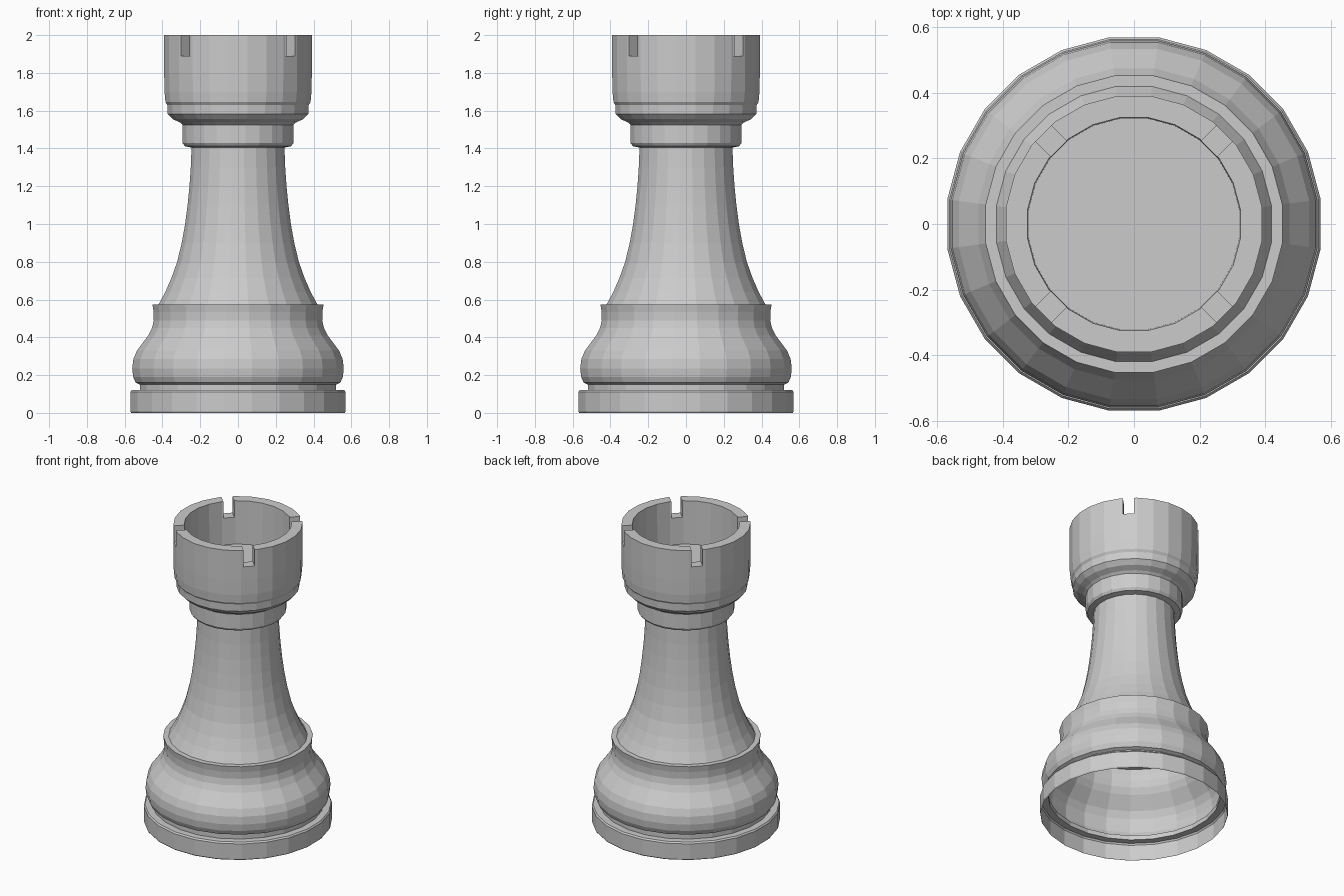
import bpy, bmesh, math
from mathutils import Matrix

SIDES = 24
TURN = math.pi / SIDES                # flats face the main axes
FLAT = math.cos(TURN)                 # profile radii are measured across the flats

if "Cube" in bpy.data.objects:
    bpy.data.objects.remove(bpy.data.objects["Cube"], do_unlink=True)

grey = bpy.data.materials.new("light_grey")
grey.use_nodes = True
colour = (0.6, 0.6, 0.6, 1)
grey.diffuse_color = colour
grey.node_tree.nodes["Principled BSDF"].inputs["Base Color"].default_value = colour


def add_object(name, bm):
    mesh = bpy.data.meshes.new(name)
    bm.to_mesh(mesh)
    bm.free()
    mesh.materials.append(grey)
    obj = bpy.data.objects.new(name, mesh)
    bpy.context.scene.collection.objects.link(obj)
    return obj


def lathe(name, profile, cap_start=False, cap_end=False):
    """Spin (radius, height) points, listed from the outside bottom upward."""
    bm = bmesh.new()
    rings = []
    for r, z in profile:
        rings.append([bm.verts.new((r / FLAT * math.cos(TURN * (2 * i + 1)),
                                    r / FLAT * math.sin(TURN * (2 * i + 1)), z))
                      for i in range(SIDES)])
    for low, high in zip(rings, rings[1:]):
        for i in range(SIDES):
            j = (i + 1) % SIDES
            bm.faces.new((low[i], low[j], high[j], high[i]))
    if cap_start:
        bm.faces.new(rings[0][::-1])
    if cap_end:
        bm.faces.new(rings[-1])
    return add_object(name, bm)


# Open-bottomed foot ring
lathe("foot_ring", [(0.565, 0), (0.57, 0.008), (0.57, 0.11), (0.563, 0.12), (0.52, 0.12)])

# Rounded base with its upper shoulder
lathe("base_bulge", [(0.52, 0.12), (0.52, 0.15), (0.542, 0.16), (0.555, 0.19),
                     (0.56, 0.235), (0.554, 0.285), (0.535, 0.33), (0.505, 0.37),
                     (0.475, 0.41), (0.455, 0.45), (0.446, 0.49), (0.447, 0.535),
                     (0.453, 0.575), (0.42, 0.575)])

# Tapered neck
lathe("neck", [(0.42, 0.575), (0.385, 0.64), (0.352, 0.715), (0.322, 0.8),
               (0.298, 0.9), (0.28, 1.0), (0.267, 1.1), (0.257, 1.2),
               (0.25, 1.3), (0.246, 1.405)])

# Collar flaring out below the head
lathe("collar", [(0.246, 1.405), (0.282, 1.412), (0.293, 1.428), (0.293, 1.525),
                 (0.308, 1.538), (0.345, 1.555), (0.372, 1.583), (0.374, 1.63)])

# Hollow head, closed for cutting
BOTTOM = 1.63
head = lathe("head", [(0.374, BOTTOM), (0.384, 1.645), (0.389, 1.7), (0.391, 1.8),
                      (0.391, 2.0), (0.325, 2.0), (0.322, 1.71)], True, True)

# Four diagonal notches in the rim
bm = bmesh.new()
for i in range(4):
    place = (Matrix.Rotation(math.radians(45 + 90 * i), 4, "Z")
             @ Matrix.Translation((0.36, 0, 1.99))
             @ Matrix.Diagonal((0.2, 0.068, 0.2, 1)))
    bmesh.ops.create_cube(bm, size=1, matrix=place)
cutter = add_object("notch_cutter", bm)
cutter.hide_render = True
cut = head.modifiers.new("notches", "BOOLEAN")
cut.operation = "DIFFERENCE"
cut.solver = "EXACT"
cut.object = cutter
bpy.context.view_layer.objects.active = head
bpy.ops.object.modifier_apply(modifier=cut.name)
bpy.data.objects.remove(cutter, do_unlink=True)

# Open the hidden underside of the head into the hollow neck
bm = bmesh.new()
bm.from_mesh(head.data)
under = [f for f in bm.faces if all(abs(v.co.z - BOTTOM) < 0.001 for v in f.verts)]
bmesh.ops.delete(bm, geom=under, context="FACES")
bm.to_mesh(head.data)
bm.free()
